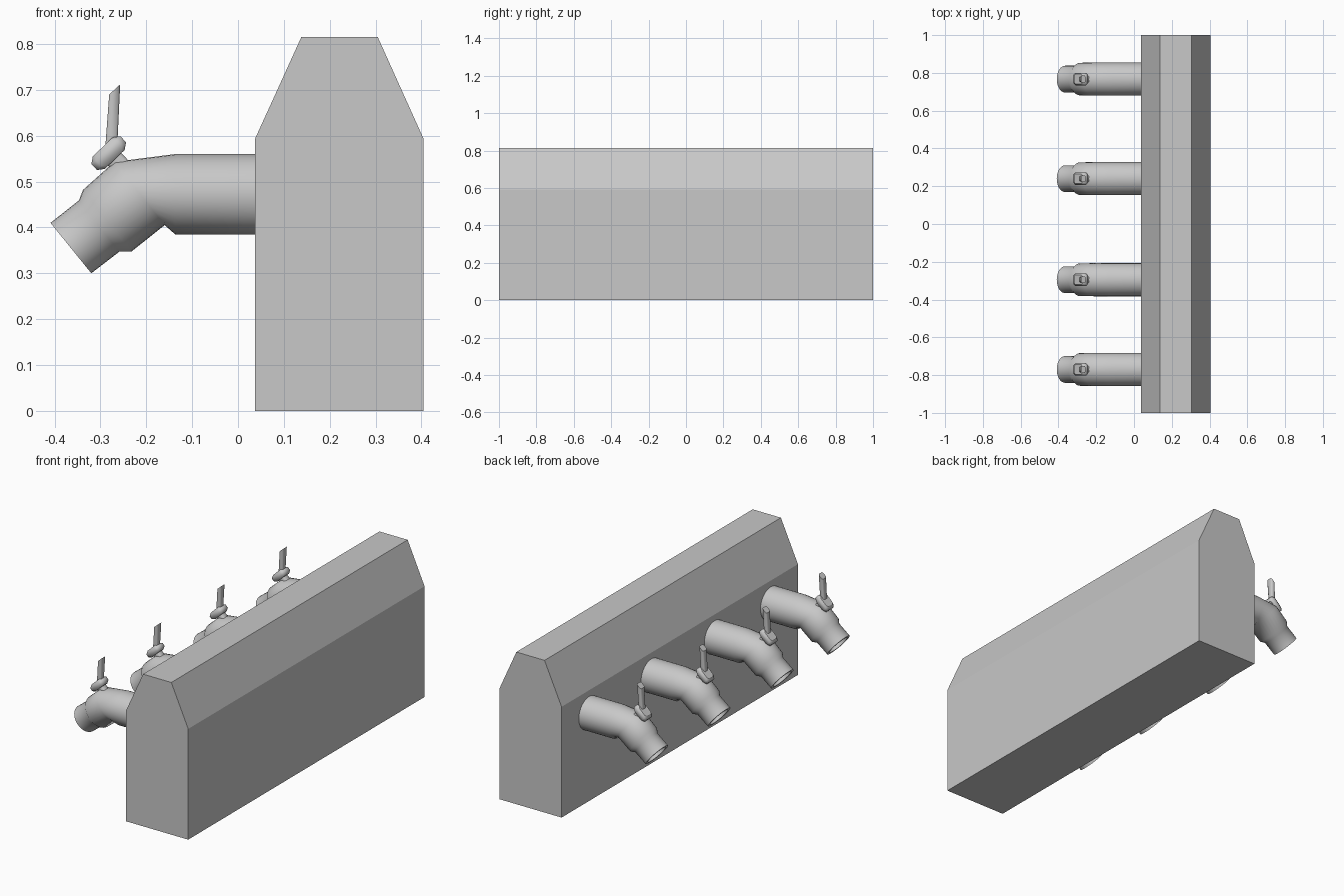
import bpy, math
from mathutils import Vector

if "Cube" in bpy.data.objects:
    bpy.data.objects.remove(bpy.data.objects["Cube"])

grey = bpy.data.materials.new("light grey")
grey.diffuse_color = (0.58, 0.58, 0.58, 1)
grey.use_nodes = True
grey.node_tree.nodes["Principled BSDF"].inputs["Base Color"].default_value = grey.diffuse_color


def make(name, verts, faces, smooth=0):
    """Mesh object; the first `smooth` faces are shaded smooth."""
    me = bpy.data.meshes.new(name)
    me.from_pydata(verts, [], faces)
    me.materials.append(grey)
    for i, p in enumerate(me.polygons):
        p.use_smooth = i < smooth
    ob = bpy.data.objects.new(name, me)
    bpy.context.collection.objects.link(ob)
    return ob


def loft(name, rings, smooth=True, flat_bands=()):
    """Skin a list of equal rings, closing both ends."""
    n = len(rings[0])
    verts = [v for r in rings for v in r]
    walls, flats = [], []
    for k in range(len(rings) - 1):
        dest = flats if k in flat_bands or not smooth else walls
        for i in range(n):
            j = (i + 1) % n
            dest.append((k * n + i, k * n + j, (k + 1) * n + j, (k + 1) * n + i))
    flats.append(tuple(range(n))[::-1])
    flats.append(tuple(range((len(rings) - 1) * n, len(rings) * n)))
    return make(name, verts, walls + flats, len(walls))


def pipe_ring(top, bottom, y, ry, scale=1.0, n=32):
    """Ellipse whose top and bottom points are given in x-z."""
    t, b = Vector((top[0], y, top[1])), Vector((bottom[0], y, bottom[1]))
    c, h = (t + b) / 2, (t - b) / 2 * scale
    out = []
    for i in range(n):
        a = 2 * math.pi * i / n
        out.append(c + h * math.cos(a) + Vector((0, ry * scale * math.sin(a), 0)))
    return out


# Trough-like body with chamfered top
profile = [(0.037, 0), (0.405, 0), (0.405, 0.593), (0.305, 0.815),
           (0.138, 0.815), (0.037, 0.593)]
loft("body", [[(x, y, z) for x, z in profile] for y in (1, -1)], smooth=False)

# Spout sections: top point, bottom point, half width, scale
sections = [
    ((0.04, 0.56), (0.04, 0.385), 0.0875, 1),
    ((-0.137, 0.56), (-0.137, 0.385), 0.0875, 1),
    ((-0.27, 0.543), (-0.16, 0.405), 0.0875, 1),
    ((-0.338, 0.482), (-0.233, 0.347), 0.0865, 1),
    ((-0.347, 0.459), (-0.259, 0.347), 0.071, 1),
    ((-0.409, 0.41), (-0.32, 0.30), 0.071, 1),
    ((-0.409, 0.41), (-0.32, 0.30), 0.071, 0.8),
    ((-0.37, 0.44), (-0.28, 0.33), 0.071, 0.8),
]


def box_ring(c, u, hu, hy):
    """Rectangle with cut corners, in the plane of u and y."""
    k = 0.7
    pts = [(1, k), (k, 1), (-k, 1), (-1, k), (-1, -k), (-k, -1), (k, -1), (1, -k)]
    return [c + u * (hu * a) + Vector((0, hy * b, 0)) for a, b in pts]


for i, y in enumerate((0.767, 0.24, -0.295, -0.77), 1):
    loft(f"spout_{i}", [pipe_ring(*s[:2], y, s[2], s[3]) for s in sections],
         flat_bands=(5,))

    # Tilted valve collar
    u = Vector((0.72, 0, 0.69))
    w = Vector((-0.69, 0, 0.72))
    c = Vector((-0.282, y, 0.562))
    loft(f"valve_collar_{i}", [
        box_ring(c + w * d, u, hu, hy) for d, hu, hy in
        ((-0.019, 0.03, 0.026), (-0.009, 0.044, 0.033),
         (0.009, 0.044, 0.033), (0.019, 0.03, 0.026))])

    # Valve stem into the spout
    loft(f"valve_stem_{i}", [box_ring(c + w * d, u, 0.02, 0.02)
                             for d in (0.0, -0.05)][::-1])

    # Upright lever with a slanted tip
    outline = [((-0.291, 0.555), (-0.264, 0.565), 0.014),
               ((-0.281, 0.69), (-0.257, 0.712), 0.018)]
    rings = []
    for l, r, hy in outline:
        a, b = Vector((l[0], y, l[1])), Vector((r[0], y, r[1]))
        rings.append(box_ring((a + b) / 2, (b - a).normalized(),
                              (b - a).length / 2, hy))
    loft(f"valve_lever_{i}", rings, smooth=True)
